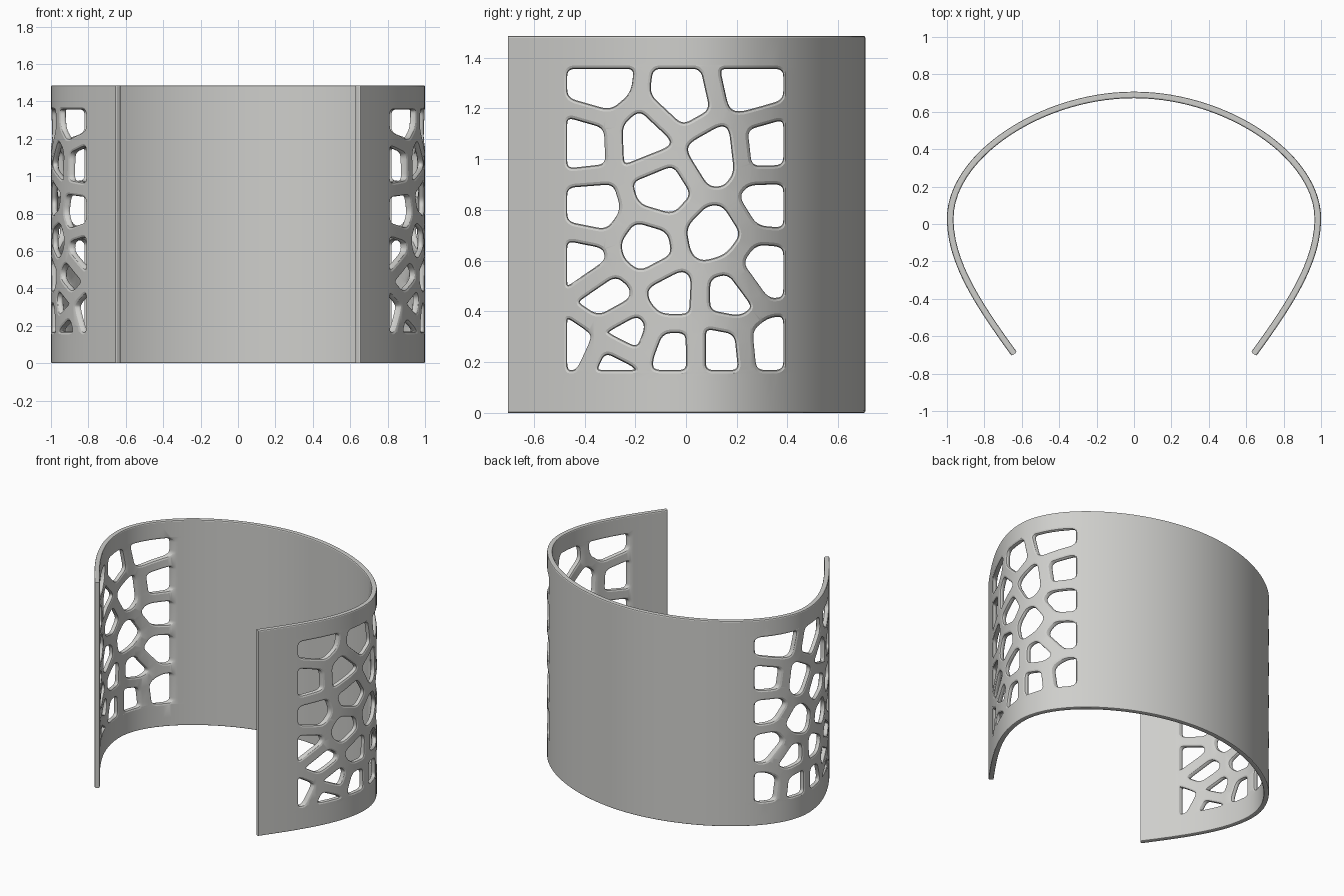
import bpy, bmesh, math
from mathutils import Vector
from mathutils.geometry import interpolate_bezier

if "Cube" in bpy.data.objects:
    bpy.data.objects.remove(bpy.data.objects["Cube"], do_unlink=True)

HEIGHT = 1.486
HALF = 0.0175          # half the band thickness
WALL = 0.024           # half the width of the struts between holes
HOLE_ROUND, EDGE_ROUND = 0.014, 0.008
WINDOW = [(-0.48, 0.155), (0.393, 0.155), (0.393, 1.37), (-0.48, 1.37)]

# Centres of the cells of the pierced panel, as (y, z), row by row
SEEDS = [Vector(p) for p in (
    (-.34, 1.28), (-.02, 1.24), (.25, 1.30),
    (-.40, 1.07), (-.17, 1.08), (.11, 1.01), (.325, 1.035),
    (-.37, .80), (-.09, .885), (.33, .84),
    (.105, .70), (-.16, .65), (-.41, .60),
    (-.31, .455), (-.06, .46), (.175, .46), (.305, .555),
    (-.44, .26), (-.23, .31), (-.29, .19),
    (-.06, .245), (.135, .25), (.33, .27))]

# Half of the open oval, from the middle of the back to one tip
back = [Vector(p) for p in ((0, .69), (.50, .69), (.9825, .36), (.9825, .03))]
arm = [Vector(p) for p in ((.9825, .03), (.9825, -.20), (.84, -.42), (.64, -.695))]
path = interpolate_bezier(*back, 60)[:-1] + interpolate_bezier(*arm, 60)
path = [Vector((p[0], p[1])) for p in path]
lengths = [0.0]
for a, b in zip(path, path[1:]):
    lengths.append(lengths[-1] + (b - a).length)
TOTAL = lengths[-1]


def length_at_y(y):
    """Distance along the half oval at a given depth."""
    for i in range(1, len(path)):
        if path[i].y <= y < path[i - 1].y:
            f = (path[i - 1].y - y) / (path[i - 1].y - path[i].y)
            return lengths[i - 1] + f * (lengths[i] - lengths[i - 1])
    return TOTAL


def direction(i):
    a, b = path[max(i - 1, 0)], path[min(i + 1, len(path) - 1)]
    return Vector((1, 0)) if i == 0 else (b - a).normalized()


def bend(co):
    """Wrap a point of the flat strip (length, height, depth) round the oval."""
    side = -1 if co.x < 0 else 1
    s = abs(co.x)
    i = 1
    while i < len(path) - 1 and lengths[i] < s:
        i += 1
    f = (s - lengths[i - 1]) / (lengths[i] - lengths[i - 1])
    p = path[i - 1].lerp(path[i], f)
    t = direction(i - 1).lerp(direction(i), f).normalized()
    n = Vector((-t.y, t.x))
    # hole walls run straight sideways, the rest is square to the band
    w = max(0, min(1, (.52 - p.y) * 10)) * max(0, min(1, (p.y + .6) * 10))
    if w > 0:
        n = n.lerp(Vector((1 / n.x, 0)), w)
    p = p + n * co.z
    return Vector((side * p.x, p.y, co.y))


def clip(poly, point, normal):
    """Keep the part of a polygon behind a line."""
    out = []
    for a, b in zip(poly, poly[1:] + poly[:1]):
        da, db = (a - point).dot(normal), (b - point).dot(normal)
        if da <= 0:
            out.append(a)
        if da * db < 0:
            out.append(a.lerp(b, da / (da - db)))
    return out


def cell(seed):
    """Cell of one seed, pulled back by the strut width."""
    poly = [Vector(p) for p in WINDOW]
    for other in SEEDS:
        if other is not seed:
            n = (other - seed).normalized()
            poly = clip(poly, (seed + other) / 2 - n * WALL, n)
    clean = [p for i, p in enumerate(poly) if (p - poly[i - 1]).length > 0.012]
    return clean


def rounded(poly, steps=8):
    out = []
    for i, p in enumerate(poly):
        a, b = poly[i - 1] - p, poly[(i + 1) % len(poly)] - p
        a = p + a.normalized() * min(.045, a.length * .45)
        b = p + b.normalized() * min(.045, b.length * .45)
        for k in range(steps + 1):
            f = k / steps
            out.append(a.lerp(p, f).lerp(p.lerp(b, f), f))
    return out


def outward(loop):
    """Mitred outward directions of a closed loop."""
    area = sum(a.cross(b) for a, b in zip(loop, loop[1:] + loop[:1]))
    turn = 1 if area > 0 else -1
    result = []
    for i, p in enumerate(loop):
        d1 = (p - loop[i - 1]).normalized()
        d2 = (loop[(i + 1) % len(loop)] - p).normalized()
        n1, n2 = Vector((d1.y, -d1.x)), Vector((d2.y, -d2.x))
        result.append((n1 + n2) * turn / max(.5, 1 + n1.dot(n2)))
    return result


bm = bmesh.new()
front_edges, rear_edges = [], []


def add_rim(loop, radius, sign):
    """Rounded wall through the strip along one loop."""
    dirs = outward(loop)
    arc = [(radius * math.sin(a), HALF - radius + radius * math.cos(a))
           for a in (0, math.pi / 4, math.pi / 2)]
    profile = arc + [(r, -t) for r, t in reversed(arc)]
    rings = []
    for r, t in profile:
        rings.append([bm.verts.new((*(p + d * r * sign), t))
                      for p, d in zip(loop, dirs)])
    count = len(loop)
    for top, low in zip(rings, rings[1:]):
        for i in range(count):
            j = (i + 1) % count
            bm.faces.new((top[i], top[j], low[j], low[i]))
    for ring, store in ((rings[0], front_edges), (rings[-1], rear_edges)):
        for i in range(count):
            store.append(bm.edges.get((ring[i], ring[(i + 1) % count])))


# Outer border of the strip
e = EDGE_ROUND
x = TOTAL - e
add_rim([Vector(p) for p in ((-x, e), (x, e), (x, HEIGHT - e), (-x, HEIGHT - e))], e, 1)

# Pierced holes, the same on both arms
for seed in SEEDS:
    outline = [Vector((length_at_y(p.x), p.y)) for p in rounded(cell(seed))]
    for side in (1, -1):
        add_rim([Vector((p.x * side, p.y)) for p in outline], HOLE_ROUND, -1)

# Faces of the strip, then cross cuts so that it bends smoothly
for edges in (front_edges, rear_edges):
    bmesh.ops.triangle_fill(bm, use_beauty=True, edges=edges, normal=(0, 0, 1))
CUTS = 42
for k in range(1 - CUTS, CUTS):
    bmesh.ops.bisect_plane(bm, geom=bm.verts[:] + bm.edges[:] + bm.faces[:], dist=1e-5,
                           plane_co=(TOTAL * k / CUTS, 0, 0), plane_no=(1, 0, 0))
for v in bm.verts:
    v.co = bend(v.co)
bmesh.ops.remove_doubles(bm, verts=bm.verts[:], dist=1e-5)
bmesh.ops.recalc_face_normals(bm, faces=bm.faces[:])

mesh = bpy.data.meshes.new("cuff_band")
bm.to_mesh(mesh)
bm.free()
cuff = bpy.data.objects.new("cuff_band", mesh)
bpy.context.collection.objects.link(cuff)

# Plain grey metal
grey = bpy.data.materials.new("light_grey")
grey.use_nodes = True
colour = (0.62, 0.62, 0.60, 1)
grey.diffuse_color = colour
grey.node_tree.nodes["Principled BSDF"].inputs["Base Color"].default_value = colour
mesh.materials.append(grey)

bpy.ops.object.select_all(action='DESELECT')
cuff.select_set(True)
bpy.context.view_layer.objects.active = cuff
bpy.ops.object.shade_smooth_by_angle(angle=math.radians(20))
